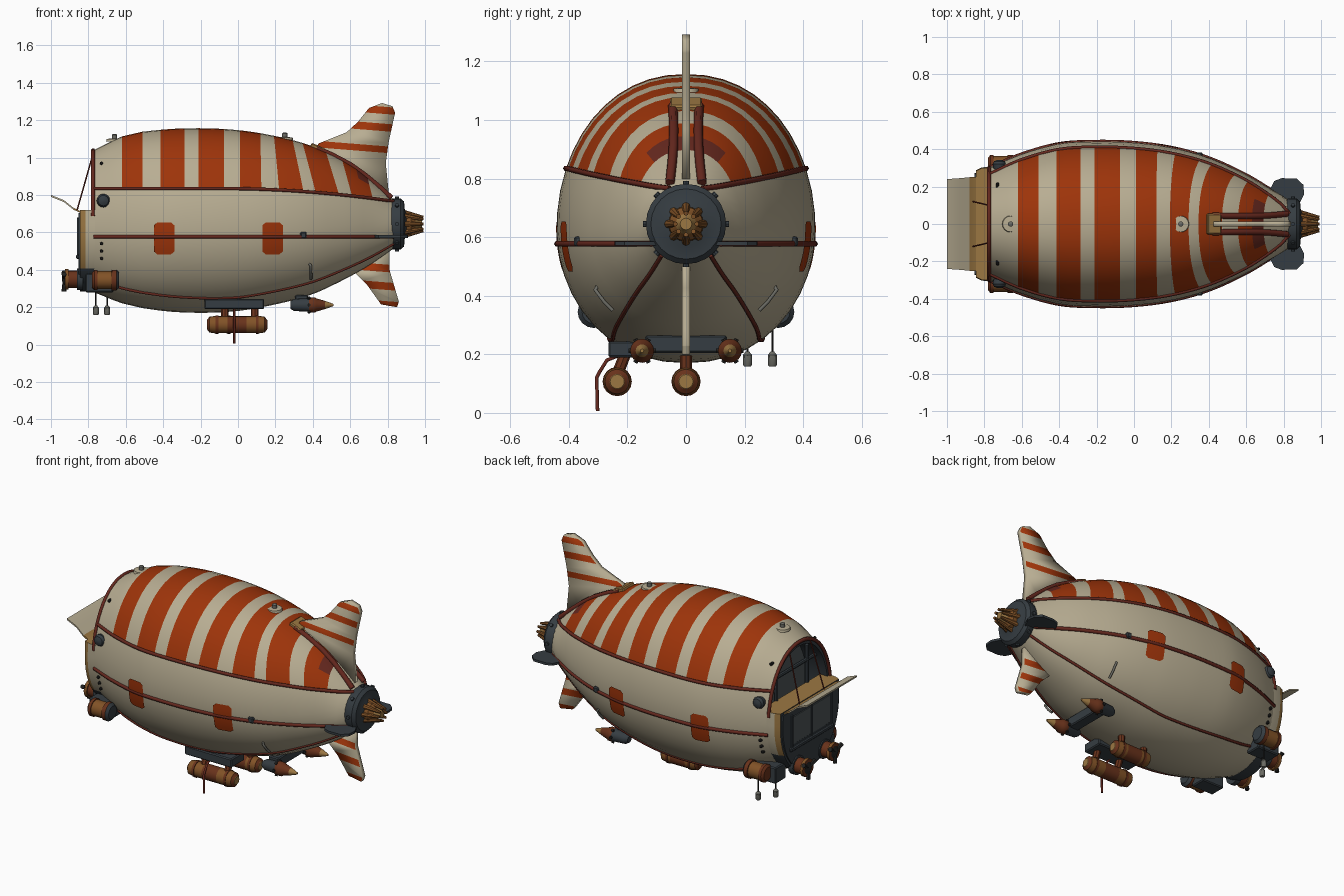
import bpy, bmesh, math
from mathutils import Vector, Matrix

if "Cube" in bpy.data.objects:
    bpy.data.objects.remove(bpy.data.objects["Cube"])

COLORS = {"cream": (.48, .42, .29), "orange": (.34, .034, .003), "dark_red": (.13, .021, .013),
          "slate": (.036, .046, .054), "brass": (.22, .085, .02), "tan": (.33, .185, .055),
          "rust": (.14, .032, .011), "black": (.016, .016, .015), "grey": (.15, .15, .13),
          "steel": (.075, .09, .095)}
MATS = {}
for key, c in COLORS.items():
    m = bpy.data.materials.new(key)
    m.use_nodes = True
    m.diffuse_color = (*c, 1)
    bsdf = m.node_tree.nodes["Principled BSDF"]
    bsdf.inputs["Base Color"].default_value = (*c, 1)
    bsdf.inputs["Roughness"].default_value = .8
    MATS[key] = m


def finish(name, bm, mats, angle=35):
    """Turn a bmesh into a shaded object."""
    bmesh.ops.recalc_face_normals(bm, faces=bm.faces)
    me = bpy.data.meshes.new(name)
    bm.to_mesh(me)
    bm.free()
    ob = bpy.data.objects.new(name, me)
    bpy.context.collection.objects.link(ob)
    for k in mats:
        me.materials.append(MATS[k])
    bpy.ops.object.select_all(action="DESELECT")
    ob.select_set(True)
    bpy.context.view_layer.objects.active = ob
    bpy.ops.object.shade_smooth_by_angle(angle=math.radians(angle))
    return ob


def loft(name, rings, mats, rule=None, closed=True, caps=(None, None)):
    """Skin between rings of points; rule(ring, column) and caps pick materials."""
    bm = bmesh.new()
    rows = [[bm.verts.new(p) for p in r] for r in rings]
    n = len(rows[0])
    for i in range(len(rows) - 1):
        for j in range(n if closed else n - 1):
            k = (j + 1) % n
            f = bm.faces.new((rows[i][j], rows[i][k], rows[i + 1][k], rows[i + 1][j]))
            f.material_index = rule(i, j) if rule else 0
    for row, cap in zip((rows[0], rows[-1]), caps):
        if cap is not None:
            bm.faces.new(row).material_index = cap
    return finish(name, bm, mats)


def lathe(name, origin, axis, profile, mats, sides=16):
    """Spin (distance, radius) pairs round an axis; one material per segment."""
    rot = Vector(axis).to_track_quat("Z", "Y")
    rings = [[Vector(origin) + rot @ Vector((r * math.cos(a), r * math.sin(a), d))
              for a in (math.tau * k / sides for k in range(sides))] for d, r in profile]
    last = len(mats) - 1
    return loft(name, rings, mats, lambda i, j: min(i, last), caps=(0, last))


def rod(name, a, b, r, mat, r2=None, sides=8):
    d = Vector(b) - Vector(a)
    return lathe(name, a, d, [(0, r), (d.length, r if r2 is None else r2)], [mat], sides)


def box(name, center, size, mat, rot_y=0, bevel=.006):
    bm = bmesh.new()
    bmesh.ops.create_cube(bm, size=1, matrix=Matrix.LocRotScale(
        Vector(center), Matrix.Rotation(rot_y, 3, "Y").to_quaternion(), Vector(size)))
    bmesh.ops.bevel(bm, geom=bm.edges[:], offset=bevel, segments=1, affect="EDGES")
    return finish(name, bm, [mat])


def tube(name, pts, r, mat):
    cu = bpy.data.curves.new(name, "CURVE")
    cu.dimensions, cu.bevel_depth, cu.bevel_resolution, cu.use_fill_caps = "3D", r, 1, True
    sp = cu.splines.new("POLY")
    sp.points.add(len(pts) - 1)
    for q, p in zip(sp.points, pts):
        q.co = (*p, 1)
    cu.materials.append(MATS[mat])
    bpy.context.collection.objects.link(bpy.data.objects.new(name, cu))


def fin(name, outline, cuts, tilt=.08, thick=.028):
    """Flat plate in XZ, cut into cream and orange bands, with a cream rim."""
    bm = bmesh.new()
    bm.faces.new([bm.verts.new((x, 0, z)) for x, z in outline])
    no = Vector((tilt, 0, 1)).normalized()
    for c in cuts:
        bmesh.ops.bisect_plane(bm, geom=bm.verts[:] + bm.edges[:] + bm.faces[:],
                               plane_co=no * c, plane_no=no)
    for f in bm.faces:
        f.material_index = sum(f.calc_center_median().dot(no) > c for c in cuts) % 2
    s = finish(name, bm, ["cream", "orange"]).modifiers.new("Solid", "SOLIDIFY")
    s.thickness, s.offset, s.material_offset_rim = thick, 0, -1


# Hull shape: x, top, bottom, half width
SHAPE = [(-.77, 1.04, .28, .305), (-.6, 1.12, .215, .375), (-.4, 1.15, .18, .43), (-.2, 1.157, .17, .442),
         (0, 1.147, .18, .436), (.2, 1.115, .215, .41), (.4, 1.06, .27, .355), (.6, .965, .365, .265),
         (.72, .875, .435, .195), (.84, .77, .52, .125)]
ZC = .63


def shape(x):
    """Smooth interpolation of top, bottom and half width."""
    i = max(0, min(len(SHAPE) - 2, sum(x > r[0] for r in SHAPE) - 1))
    a, b = SHAPE[i], SHAPE[i + 1]
    p, n = SHAPE[max(i - 1, 0)], SHAPE[min(i + 2, len(SHAPE) - 1)]
    d = b[0] - a[0]
    t = (x - a[0]) / d
    out = []
    for k in (1, 2, 3):
        ma, mb = (b[k] - p[k]) / (b[0] - p[0]) * d, (n[k] - a[k]) / (n[0] - a[0]) * d
        out.append(a[k] + (b[k] - a[k]) * (3 * t * t - 2 * t ** 3)
                   + ma * (t ** 3 - 2 * t * t + t) + mb * (t ** 3 - t * t))
    return out


def hull_pt(x, t, k=1.0):
    top, bot, w = shape(x)
    s, c = math.sin(t), math.cos(t)
    y = math.copysign(abs(c) ** .92, c) * w
    return Vector((x, y * k, ZC + s * k * ((top - ZC) if s > 0 else (ZC - bot))))


def angle_at(x, z):
    top, bot, _ = shape(x)
    return math.asin(max(-1, min(1, (z - ZC) / ((top - ZC) if z > ZC else (ZC - bot)))))


def seam_angle(x):
    return angle_at(x, .835 - .07 * max(0, (x + .1) / .94) ** 2)


def ring(x, k=1.0, up=18, low=26):
    """Section split at the upper seams; the crown leans forward near the tail."""
    lean = .07 * max(0, min((x - .1) / .3, (.84 - x) / .3, 1))
    pts = []
    for j in range(up):
        xe = x - lean * math.sin(math.pi * j / up)
        t = seam_angle(xe)
        pts.append(hull_pt(xe, t + (math.pi - 2 * t) * j / up, k))
    t = seam_angle(x)
    return pts + [hull_pt(x, math.pi - t + (math.pi + 2 * t) * j / low, k) for j in range(low)]


# Envelope with stripes on the upper part
BANDS = [(-.62, -.51), (-.415, -.285), (-.21, -.075), (.01, .125), (.22, .35), (.415, .54), (.61, .72)]
xs = sorted({v for b in BANDS for v in b} | {-.77, -.73, -.68, -.35, -.14, .07, .28, .47, .57, .67, .78, .84})


def hull_color(i, j):
    mid = (xs[i] + xs[i + 1]) / 2
    if j >= 18 or not any(a < mid < b for a, b in BANDS):
        return 0
    return 2 if mid > .67 and 3 < j < 14 else 1


loft("hull", [ring(x) for x in xs], ["cream", "orange", "dark_red"], hull_color, caps=(None, 0))

# Open bow: lining, bulkhead, rim
loft("cabin_lining", [ring(-.772, .999), ring(-.772, .93), ring(-.62, .8)], ["slate", "steel"],
     caps=(None, 1))
rim = [hull_pt(-.775, math.radians(8 + 164 * k / 24), 1.005) for k in range(25)]
tube("bow_rim", rim, .011, "dark_red")
for s in (1, -1):
    rod("cabin_post", (-.72, s * .15, .7), (-.72, s * .15, .95), .012, "slate")
    rod("flap_stay", (-.86, s * .12, .72), (-.775, s * .1, 1.02), .004, "dark_red")
rod("cabin_beam", (-.72, -.27, .86), (-.72, .27, .86), .012, "slate")

# Lower bow block: cream shell, tan front trim, dark keel
lower = [hull_pt(-.765, math.radians(170 + 200 * k / 24), .985) for k in range(25)]
lower = [Vector((0, p.y, min(p.z, .72))) for p in lower]
lower[0].z = lower[-1].z = .72


def bow_color(i, j):
    if j == 24:
        return 1
    return 2 if lower[j].z < .42 else i


loft("bow_frame", [[Vector((x, p.y * k, p.z)) for p in lower] for x, k in ((-.72, 1.03), (-.815, 1), (-.845, .95))],
     ["cream", "tan", "slate"], bow_color, caps=(None, 2))
face = [Vector((0, p.y * .9, .49 + (p.z - .49) * .93)) for p in lower]
loft("bow_face", [[Vector((x, p.y, p.z)) for p in face] for x in (-.853, -.84)], ["slate"], caps=(0, 0))
box("bow_window", (-.853, 0, .58), (.008, .38, .17), "steel", bevel=.002)
for y in (-.19, 0, .19):
    box("window_bar", (-.857, y, .58), (.01, .014, .2), "slate", bevel=.002)
box("bow_sill", (-.856, 0, .47), (.02, .42, .025), "slate")

# Raised bow flap
flap = [(-.845, .705), (-.88, .722), (-.93, .762), (-1, .79)]
loft("bow_flap", [[Vector((x, y, z + dz)) for y, dz in ((-w, 0), (w, 0), (w, .01), (-w, .01))]
                  for (x, z), w in zip(flap, (.25, .25, .245, .24))],
     ["tan", "cream"], lambda i, j: int(i > 0), caps=(0, 1))

# Seams running along the envelope
run = [-.77 + 1.6 * k / 40 for k in range(41)]
for s in (1, -1):
    def side(x, t):
        p = hull_pt(x, t)
        return Vector((x, s * p.y, p.z))
    tube("upper_seam", [side(x, seam_angle(x)) for x in run], .01, "dark_red")
    tube("middle_seam", [side(x, angle_at(x, .577)) for x in run], .011, "dark_red")
    tube("lower_seam", [side(x, math.radians(-57 + 6 * abs(x))) for x in run], .008, "dark_red")
    # Side patches
    for cx in (-.395, .185):
        grid = []
        for i in range(7):
            x = cx + .055 * (i / 3 - 1)
            h = .085 if 0 < i < 6 else .07
            grid.append([side(x, angle_at(x, .568 + h * (j / 4 - 1))) + Vector((0, s * .006, 0))
                         for j in range(9)])
        loft("side_patch", grid, ["orange"], closed=False)
    # Seam clamps and bow studs
    box("seam_clamp", side(.35, angle_at(.35, .585)), (.035, .025, .035), "slate")
    for z in (.46, .5, .54, .97):
        p = side(-.73, angle_at(-.73, z))
        lathe("stud", p, (0, s, 0), [(-.01, .009), (.012, .009), (.016, .005)], ["black"], 8)
    p = side(-.72, angle_at(-.72, .77))
    lathe("side_lamp", p, (0, s, 0), [(-.02, .03), (.01, .036), (.025, .028), (.033, .01)], ["slate"])
    # Small hooks low on the hull
    tube("hook", [(.39, s * .25, .35), (.39, s * .28, .38), (.39, s * .31, .42), (.38, s * .3, .435)], .007, "grey")

# Top valves
for x in (-.66, .25):
    z = shape(x)[0]
    lathe("top_valve", (x, 0, z - .01), (0, 0, 1),
          [(0, .045), (.014, .042), (.016, .014), (.036, .014), (.04, .008)], ["cream", "cream", "grey"])

# Tail fins and fairing
fin("top_fin", [(.41, 1.04), (.43, 1.075), (.58, 1.135), (.64, 1.19), (.7, 1.265), (.77, 1.292), (.825, 1.275),
                (.84, 1.24), (.805, 1.08), (.79, .97), (.81, .77), (.7, .85), (.55, .95)],
    (1.085, 1.12, 1.2, 1.24, 1.292, 1.33))
fin("bottom_fin", [(.61, .4), (.69, .32), (.765, .215), (.85, .2), (.86, .23), (.81, .4), (.81, .54), (.7, .47)],
    (.27, .295, .355, .395, .45, .49))
for s in (1, -1):
    tube("fin_rail", [(x, s * y, shape(x)[0] - .002) for x, y in
                      ((.42, .045), (.5, .043), (.6, .042), (.68, .043), (.75, .048), (.82, .055))], .016, "dark_red")
    # Horizontal tail fins
    side_fin = [(.72, .1), (.725, .18), (.75, .23), (.79, .245), (.87, .243), (.905, .21), (.91, .16), (.88, .1)]
    loft("side_fin", [[Vector((x, s * y, z)) for x, y in side_fin] for z in (.571, .585)], ["slate"], caps=(0, 0))
box("fin_shoe", (.425, 0, 1.05), (.08, .11, .03), "tan", .4)

# Tail hub with prongs
HUB = Vector((0, 0, .645))
lathe("tail_hub", HUB, (1, 0, 0), [(.8, .12), (.825, .137), (.87, .137), (.888, .12), (.892, .075), (.9, .06)],
      ["slate"], 24)
lathe("tail_core", HUB, (1, 0, 0), [(.88, .062), (.925, .058), (.95, .035), (.985, .02)], ["brass", "brass", "tan"])
for k in range(8):
    a = math.tau * k / 8
    d = Vector((0, math.cos(a), math.sin(a)))
    rod("hub_stud", HUB + d * .12 + Vector((.85, 0, 0)), HUB + d * .147 + Vector((.85, 0, 0)), .011, "slate")
    rod("tail_prong", HUB + d * .06 + Vector((.885, 0, 0)), HUB + d * .036 + Vector((.99, 0, 0)), .016, "brass", .008)

# Belly mount with two tanks
box("belly_mount", (-.02, -.2, .217), (.32, .13, .055), "slate")
for y, x0, x1 in ((-.235, -.165, .155), (0, -.1, .155)):
    n = x1 - x0
    mid = n / 2
    lathe("tank", (x0, y, .107), (1, 0, 0),
          [(0, .026), (.012, .042), (.045, .047), (.045, .05), (.06, .05), (.06, .046), (mid - .05, .046),
           (mid + .05, .046), (n - .06, .046), (n - .06, .05), (n - .045, .05), (n - .045, .047),
           (n - .012, .042), (n, .026), (n + .002, .024)],
          ["rust", "brass", "rust", "rust", "rust", "brass", "rust", "brass", "rust", "rust", "rust",
           "brass", "rust", "tan"])
    for x in (-.07, .09):
        rod("tank_strut", (x, y, .13), (x, max(y, -.2), .22), .02, "rust")
tube("mooring_rope", [(-.02, -.22, .2), (-.02, -.27, .18), (-.02, -.295, .14), (-.02, -.305, .12),
                      (-.02, -.302, .007)], .007, "dark_red")

# Rear engines on a cross beam
box("engine_beam", (.34, 0, .235), (.07, .28, .06), "slate")
for s in (1, -1):
    lathe("rear_engine", (.28, s * .15, .212), (1, 0, 0),
          [(0, .02), (.02, .032), (.09, .036), (.1, .041), (.13, .041), (.14, .035), (.185, .022), (.23, .006)],
          ["slate", "slate", "slate", "rust", "rust", "rust", "tan"])
    for k in range(6):
        a = math.tau * k / 6
        d = Vector((0, math.cos(a), math.sin(a)))
        c = Vector((.38, s * .15, .212))
        rod("engine_lug", c + d * .03, c + d * .047, .009, "black", sides=6)
    # Bow thrusters with propellers
    lathe("bow_thruster", (-.83, s * .13, .35), (-1, 0, 0),
          [(0, .058), (.03, .058), (.03, .046), (.075, .046), (.075, .054), (.095, .054), (.095, .035), (.11, .012)],
          ["slate", "slate", "rust", "brass", "brass", "rust", "black"])
    for a in (.6, 2.7, 4.8):
        d = Vector((0, math.cos(a), math.sin(a)))
        c = Vector((-.93, s * .13, .35))
        rod("propeller_blade", c, c + d * .065, .006, "black", .014, 6)
    # Outboard pods
    lathe("side_pod", (-.78, s * .315, .345), (1, 0, 0),
          [(0, .04), (.012, .054), (.03, .054), (.03, .048), (.105, .048), (.105, .055), (.13, .055), (.145, .04)],
          ["rust", "rust", "rust", "brass", "rust", "rust", "slate"])
    box("pod_mount", (-.74, s * .24, .33), (.15, .1, .1), "slate")

# Hanging weights
for x, y in ((-.76, .21), (-.7, .295)):
    rod("weight_line", (x, y, .2), (x, y, .32), .004, "black", sides=6)
    lathe("weight", (x, y, .158), (0, 0, 1), [(0, .012), (.006, .016), (.04, .016), (.052, .006)], ["grey"], 10)
